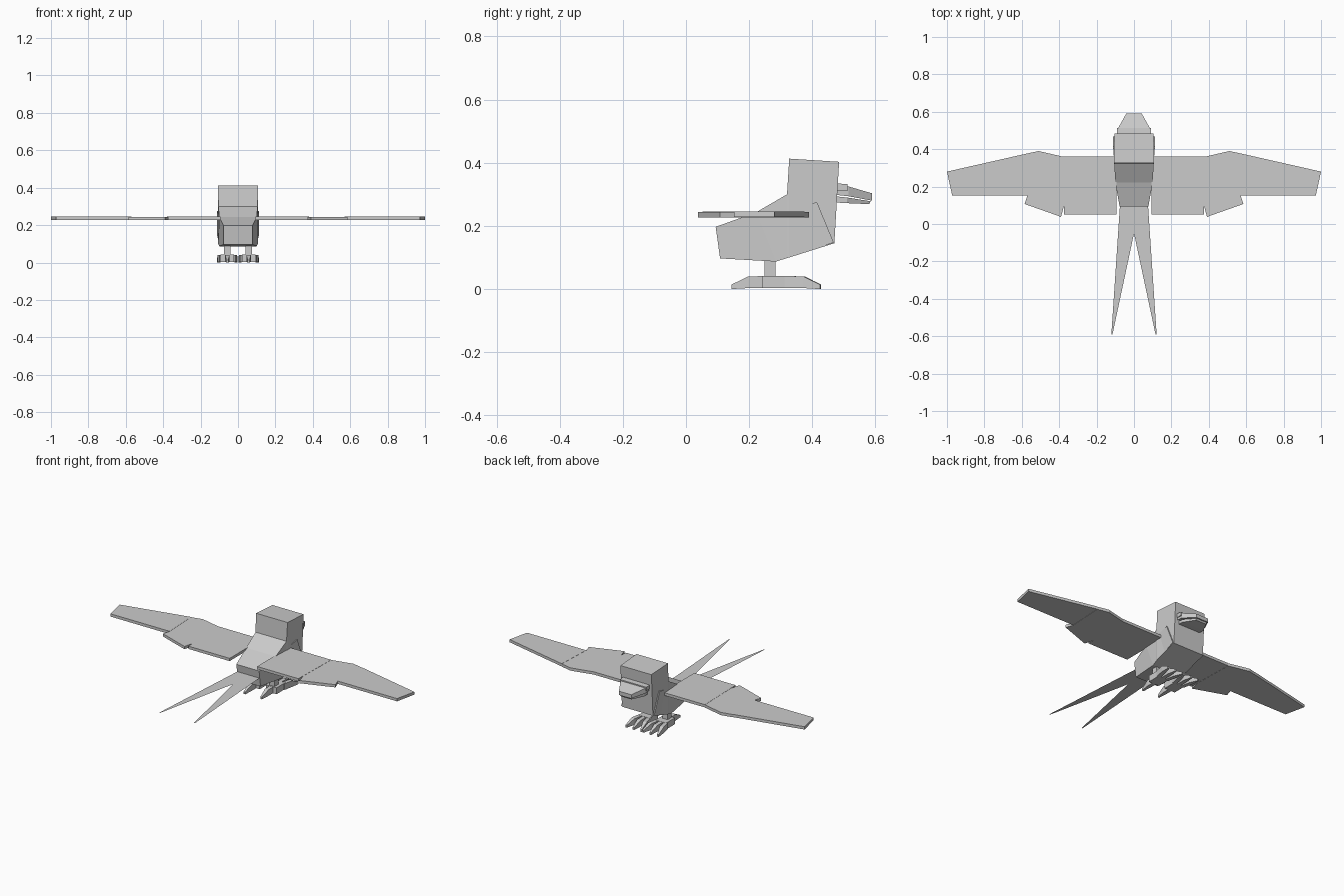
import bpy, bmesh, math
from mathutils import Matrix

if "Cube" in bpy.data.objects:
    bpy.data.objects.remove(bpy.data.objects["Cube"], do_unlink=True)

grey = bpy.data.materials.new("plain grey")
grey.use_nodes = True
colour = (0.6, 0.6, 0.6, 1)
grey.diffuse_color = colour
grey.node_tree.nodes["Principled BSDF"].inputs["Base Color"].default_value = colour


def finish(name, bm, mirror=False):
    bmesh.ops.recalc_face_normals(bm, faces=bm.faces)
    mesh = bpy.data.meshes.new(name)
    bm.to_mesh(mesh)
    bm.free()
    mesh.materials.append(grey)
    obj = bpy.data.objects.new(name, mesh)
    bpy.context.collection.objects.link(obj)
    if mirror:
        mod = obj.modifiers.new("Mirror", "MIRROR")
        mod.use_mirror_merge = False
    return obj


def loft(name, sections, x=0, y=0, yaw=0, mirror=False):
    """Skin rectangles given as (bottom y, bottom z, top y, top z, half width)."""
    bm = bmesh.new()
    rings = []
    for yb, zb, yt, zt, w in sections:
        corners = [(-w, yb, zb), (w, yb, zb), (w, yt, zt), (-w, yt, zt)]
        rings.append([bm.verts.new(c) for c in corners])
    for a, b in zip(rings, rings[1:]):
        for i in range(4):
            j = (i + 1) % 4
            bm.faces.new((a[i], a[j], b[j], b[i]))
    bm.faces.new(rings[0])
    bm.faces.new(rings[-1])
    place = Matrix.Translation((x, y, 0)) @ Matrix.Rotation(yaw, 4, "Z")
    bmesh.ops.transform(bm, matrix=place, verts=bm.verts)
    return finish(name, bm, mirror)


def plate(name, outline, z, thickness=0):
    """Flat outline, mirrored to both sides, with optional thickness."""
    bm = bmesh.new()
    face = bm.faces.new([bm.verts.new((px, py, z)) for px, py in outline])
    if thickness:
        ext = bmesh.ops.extrude_face_region(bm, geom=[face])
        top = [v for v in ext["geom"] if isinstance(v, bmesh.types.BMVert)]
        bmesh.ops.translate(bm, vec=(0, 0, thickness), verts=top)
    return finish(name, bm, True)


# Body and head in one faceted skin, from rump to face
loft("body", [
    (0.108, 0.097, 0.094, 0.197, 0.077),
    (0.285, 0.087, 0.222, 0.243, 0.1),
    (0.32, 0.098, 0.32, 0.30, 0.105),
    (0.327, 0.1, 0.327, 0.413, 0.107),
    (0.47, 0.145, 0.485, 0.403, 0.105),
])
# Slight swelling of the breast, ending in a slanted fold
loft("breast_fold", [(0.285, 0.09, 0.25, 0.24, 0.098),
                     (0.468, 0.147, 0.415, 0.275, 0.112)])

# Beak: raised base, upper and lower halves
loft("beak_base", [(0.46, 0.31, 0.46, 0.336, 0.09),
                   (0.512, 0.31, 0.512, 0.332, 0.09)])
loft("upper_beak", [
    (0.46, 0.3, 0.46, 0.328, 0.086),
    (0.514, 0.294, 0.514, 0.325, 0.084),
    (0.59, 0.28, 0.59, 0.303, 0.042),
])
loft("lower_beak", [
    (0.46, 0.275, 0.46, 0.295, 0.075),
    (0.51, 0.272, 0.51, 0.29, 0.075),
    (0.58, 0.269, 0.585, 0.278, 0.036),
])

# Wings in three feather panels
wing_z, wing_t = 0.228, 0.017
plate("inner_wing", [(0.093, 0.052), (0.373, 0.052), (0.38, 0.36), (0.093, 0.36)],
      wing_z, wing_t)
plate("middle_wing", [(0.38, 0.36), (0.373, 0.103), (0.39, 0.038), (0.585, 0.107),
                      (0.57, 0.152), (0.58, 0.375), (0.51, 0.39)],
      wing_z - 0.001, wing_t)
plate("outer_wing", [(0.58, 0.375), (0.57, 0.152), (0.972, 0.152), (1.0, 0.28)],
      wing_z, wing_t)

# Forked tail, a thin sheet
plate("tail", [(0, 0.15), (0, -0.05), (0.115, -0.59), (0.121, -0.59),
               (0.075, 0.1), (0.072, 0.15)], 0.15)

# Legs and feet
foot_x = 0.057
loft("leg", [(0.248, 0.03, 0.248, 0.11, 0.018),
             (0.284, 0.03, 0.284, 0.11, 0.018)], x=foot_x, mirror=True)
loft("foot", [(0.24, 0.003, 0.24, 0.042, 0.036),
              (0.325, 0.003, 0.325, 0.042, 0.036)], x=foot_x, mirror=True)
toe = [(0, 0.003, 0, 0.041, 0.012), (0.06, 0.003, 0.06, 0.04, 0.012),
       (0.113, 0.0, 0.113, 0.014, 0.005)]
for label, side in (("inner", -1), ("middle", 0), ("outer", 1)):
    loft(label + "_toe", toe, foot_x + side * 0.029, 0.315,
         math.radians(-11 * side), True)
loft("back_toe", toe, foot_x, 0.257, math.pi, True)
